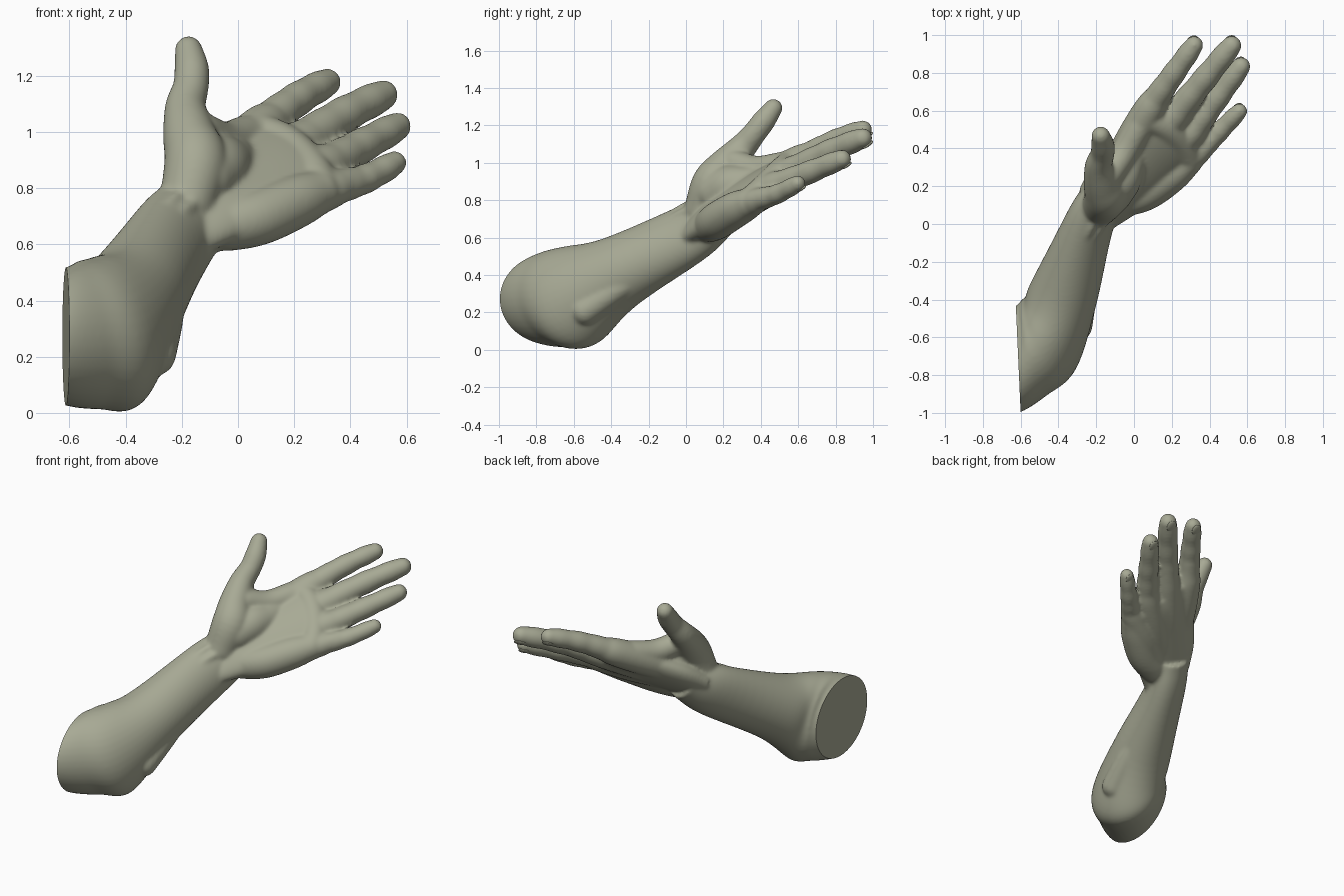
import bpy, bmesh, math
from mathutils import Vector as V, Matrix

if "Cube" in bpy.data.objects:
    bpy.data.objects.remove(bpy.data.objects["Cube"])

clay = bpy.data.materials.new("clay_grey_green")
clay.diffuse_color = (0.39, 0.40, 0.30, 1)
clay.use_nodes = True
clay.node_tree.nodes["Principled BSDF"].inputs["Base Color"].default_value = clay.diffuse_color
PALM = V((.22, -.52, .83)).normalized()      # direction the palm faces
bm = bmesh.new()


def spline(pts, i, t):
    """Catmull-Rom on a list of vectors."""
    p1, p2 = pts[i], pts[i + 1]
    p0 = pts[i - 1] if i > 0 else p1 * 2 - p2
    p3 = pts[i + 2] if i + 2 < len(pts) else p2 * 2 - p1
    return 0.5 * (2 * p1 + (p2 - p0) * t + (2 * p0 - 5 * p1 + 4 * p2 - p3) * t * t
                  + (3 * p1 - p0 - 3 * p2 + p3) * t ** 3)


def sample(pts, steps):
    out = [spline(pts, i, k / steps) for i in range(len(pts) - 1) for k in range(steps)]
    return out + [pts[-1].copy()]


def skin(centres, As, Bs, n=40):
    """Closed loft through elliptical sections centre + A cos + B sin."""
    rings = [[bm.verts.new(c + a * math.cos(k * math.tau / n) + b * math.sin(k * math.tau / n))
              for k in range(n)] for c, a, b in zip(centres, As, Bs)]
    for r, s in zip(rings, rings[1:]):
        for k in range(n):
            bm.faces.new((r[k], r[(k + 1) % n], s[(k + 1) % n], s[k]))
    bm.faces.new(rings[0][::-1])
    bm.faces.new(rings[-1])


def loft(stations, steps=8):
    skin(*[sample([V(s[j]) for s in stations], steps) for j in range(3)])


def ball(c, r):
    bmesh.ops.create_uvsphere(bm, u_segments=28, v_segments=18, radius=r,
                              matrix=Matrix.Translation(c))


def tube(stations, steps=5):
    """Round-ended limb through (x, y, z, radius) stations."""
    pts = sample([V(s) for s in stations], steps)
    cs = [p.to_3d() for p in pts]
    A, B = [], []
    for i, p in enumerate(pts):
        d = (cs[min(i + 1, len(cs) - 1)] - cs[max(i - 1, 0)]).normalized()
        ref = PALM if abs(d.dot(PALM)) < .9 else V((1, 0, 0))
        a = d.cross(ref).normalized()
        A.append(a * p.w)
        B.append(d.cross(a) * p.w)
    skin(cs, A, B)
    ball(cs[0], pts[0].w)
    ball(cs[-1], pts[-1].w)


# forearm: elbow stump to heel of the hand (centre, section axis, section axis)
loft([((-.74, -.77, .27), (0, 0, .2), (0, .24, 0)),
      ((-.61, -.71, .272), (0, 0, .247), (0, .29, 0)),
      ((-.53, -.655, .277), (-.035, -.022, .264), (-.065, .255, 0)),
      ((-.44, -.575, .29), (-.065, -.042, .266), (-.125, .2, 0)),
      ((-.366, -.35, .418), (-.055, -.075, .178), (-.165, .07, -.022)),
      ((-.22, .05, .637), (-.085, -.044, .137), (-.097, .056, -.042)),
      ((-.12, .2, .745), (-.08, -.02, .1), (-.08, .07, -.05))])

# wrist tendons and the long muscle edge of the forearm
tube([(-.10, .11, .755, .03), (-.19, -.03, .722, .028), (-.31, -.25, .58, .025)])
tube([(-.16, .10, .795, .025), (-.235, -.03, .752, .024), (-.34, -.22, .615, .02)])
tube([(-.235, -.16, .45, .05), (-.265, -.36, .33, .07), (-.30, -.54, .21, .08)])

# flat body of the palm
across = V((-.12, .13, .115))
loft([((-.2, .08, .67), across * .75, PALM * .075),
      ((-.1, .19, .745), across * .95, PALM * .094),
      ((.05, .335, .825), across * 1.05, PALM * .094),
      ((.17, .46, .89), across * 1.1, PALM * .088),
      ((.225, .525, .92), across * 1.08, PALM * .07)])

# fingers: wrist root, knuckle, tip, tip radius, sag at the middle
fingers = {
    "index": ((-.20, .11, .74), (.10, .64, 1.03), (.318, .947, 1.177), .052, .012),
    "middle": ((-.18, .11, .70), (.23, .59, .965), (.517, .944, 1.132), .056, .01),
    "ring": ((-.15, .11, .68), (.31, .49, .88), (.567, .834, 1.02), .053, .0),
    "little": ((-.12, .11, .66), (.345, .38, .80), (.558, .597, .89), .045, -.012),
}
nails = []
for name, (root, base, tip, r, sag) in fingers.items():
    root, base, tip = V(root), V(base), V(tip)
    # metacarpal inside the palm, tapering into the finger
    big = .084 if name != "little" else .073
    tube([(*root, .065), (*root.lerp(base, .55), .088), (*base.lerp(root, .08), big),
          (*base.lerp(tip, .12), r * 1.3), (*base.lerp(tip, .3), r * 1.1)])
    # finger with slight waists at the joints
    st = []
    for t, k in ((-.1, 1.4), (.1, 1.31), (.25, 1.27), (.38, 1.18), (.52, 1.2),
                 (.68, 1.09), (.84, 1.1), (1, .95)):
        p = base.lerp(tip, t) + V((0, 0, sag * math.sin(math.pi * max(t, 0))))
        st.append((*p, r * k))
    tube(st)
    nails.append((name, tip, (tip - base).normalized(), r))

# thumb, ball of the thumb and web
tube([(-.18, .09, .75, .1), (-.15, .145, .89, .113), (-.172, .215, .985, .096),
      (-.187, .305, 1.085, .074), (-.168, .367, 1.16, .064), (-.165, .417, 1.225, .062),
      (-.176, .467, 1.292, .05)])
tube([(-.12, .16, .84, .11), (-.075, .24, .875, .115), (-.03, .33, .89, .095),
      (.0, .42, .91, .075)])
tube([(-.13, .26, 1.0, .07), (-.05, .38, .965, .072), (.03, .52, .985, .075)])

# heel of the palm on the little-finger side
tube([(-.1, .08, .655, .07), (-.05, .125, .665, .09), (.07, .175, .695, .1),
      (.2, .265, .75, .096), (.285, .335, .785, .08)])
# pads under the fingers
tube([(.07, .56, 1.0, .07), (.17, .51, .945, .08), (.25, .43, .865, .08),
      (.29, .35, .80, .075)])

bmesh.ops.recalc_face_normals(bm, faces=bm.faces)
raw = bpy.data.meshes.new("raw_body")
bm.to_mesh(raw)
bm.free()
body = bpy.data.objects.new("hand_and_forearm", raw)
bpy.context.collection.objects.link(body)

# melt all parts into one skin
m = body.modifiers.new("melt", 'REMESH')
m.mode = 'VOXEL'
m.voxel_size = .0095
s = body.modifiers.new("soften", 'SMOOTH')
s.factor = .5
s.iterations = 14
dg = bpy.context.evaluated_depsgraph_get()
mesh = bpy.data.meshes.new_from_object(body.evaluated_get(dg))
body.modifiers.clear()
body.data = mesh

# flat cut at the elbow
b = bmesh.new()
b.from_mesh(mesh)
cut = bmesh.ops.bisect_plane(b, geom=b.verts[:] + b.edges[:] + b.faces[:],
                             plane_co=(-.613, -.71, .28), plane_no=(-1, -.045, 0),
                             clear_outer=True)
edges = [e for e in cut['geom_cut'] if isinstance(e, bmesh.types.BMEdge)]
bmesh.ops.holes_fill(b, edges=edges, sides=0)
bmesh.ops.recalc_face_normals(b, faces=b.faces)
b.to_mesh(mesh)
b.free()
objects = [body]

# finger nails: thin shells on the back of each tip
for name, tip, d, r in nails:
    up = (PALM - d * PALM.dot(d)).normalized()
    side = d.cross(up)
    frame = Matrix((side * r * .6, d * r * .75, up * r * .2)).transposed().to_4x4()
    frame.translation = tip - up * r * .78 - d * r * .05
    b = bmesh.new()
    bmesh.ops.create_uvsphere(b, u_segments=20, v_segments=12, radius=1, matrix=frame)
    bmesh.ops.recalc_face_normals(b, faces=b.faces)
    me = bpy.data.meshes.new(name + "_nail")
    b.to_mesh(me)
    b.free()
    ob = bpy.data.objects.new(name + "_nail", me)
    bpy.context.collection.objects.link(ob)
    objects.append(ob)

for ob in objects:
    ob.data.materials.clear()
    ob.data.materials.append(clay)
    bpy.ops.object.select_all(action='DESELECT')
    ob.select_set(True)
    bpy.context.view_layer.objects.active = ob
    bpy.ops.object.shade_smooth_by_angle(angle=math.radians(45))
